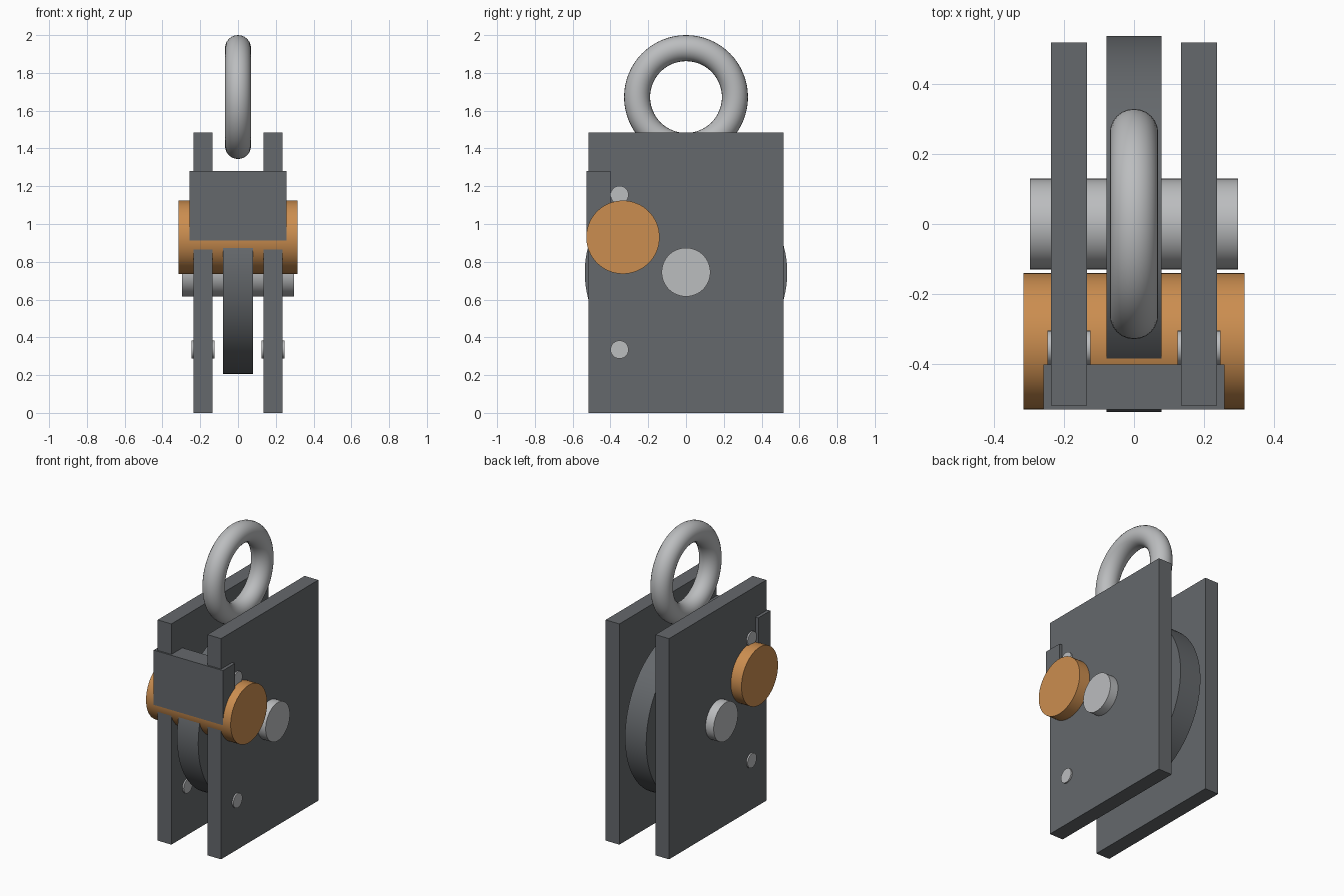
import bpy
from math import radians

if "Cube" in bpy.data.objects:
    bpy.data.objects.remove(bpy.data.objects["Cube"])


def material(name, rgb):
    m = bpy.data.materials.new(name)
    m.diffuse_color = (*rgb, 1)
    m.use_nodes = True
    m.node_tree.nodes["Principled BSDF"].inputs["Base Color"].default_value = m.diffuse_color
    return m


DARK = material("dark_steel", (0.13, 0.14, 0.15))
STEEL = material("bright_steel", (0.5, 0.51, 0.52))
BRONZE = material("bronze", (0.6, 0.27, 0.08))


def finish(name, mat, smooth=False):
    ob = bpy.context.object
    ob.name = name
    ob.data.materials.append(mat)
    if smooth:
        bpy.ops.object.shade_smooth_by_angle(angle=radians(30))
    return ob


def box(name, lo, hi, mat):
    bpy.ops.mesh.primitive_cube_add(size=1, location=[(a + b) / 2 for a, b in zip(lo, hi)])
    bpy.context.object.scale = [b - a for a, b in zip(lo, hi)]
    bpy.ops.object.transform_apply(location=False, rotation=False, scale=True)
    return finish(name, mat)


def rod(name, x0, x1, y, z, r, mat, sides=64):
    # cylinder lying along x
    bpy.ops.mesh.primitive_cylinder_add(vertices=sides, radius=r, depth=x1 - x0,
                                        location=((x0 + x1) / 2, y, z),
                                        rotation=(0, radians(90), 0))
    return finish(name, mat, True)


# Cheek plates with their small bolts
for side, s in (("left", -1), ("right", 1)):
    x0, x1 = sorted((s * 0.134, s * 0.236))
    box(f"cheek_plate_{side}", (x0, -0.517, 0), (x1, 0.517, 1.485), DARK)
    for level, z in (("lower", 0.335), ("upper", 1.154)):
        rod(f"bolt_{level}_{side}", x0 - 0.01, x1 + 0.01, -0.352, z, 0.048, STEEL, 32)

# Pulley wheel and its axle
rod("pulley_wheel", -0.079, 0.079, 0, 0.743, 0.536, DARK, 96)
rod("axle", -0.296, 0.296, 0, 0.745, 0.129, STEEL)

# Bronze roller and the guard in front of it
rod("roller", -0.315, 0.315, -0.334, 0.93, 0.194, BRONZE)
box("guard", (-0.258, -0.528, 0.912), (0.258, -0.4, 1.28), DARK)

# Lifting ring standing between the plates
bpy.ops.mesh.primitive_torus_add(major_radius=0.259, minor_radius=0.069,
                                 major_segments=64, minor_segments=24,
                                 location=(0, 0, 1.672), rotation=(0, radians(90), 0))
finish("lifting_ring", STEEL, True)
